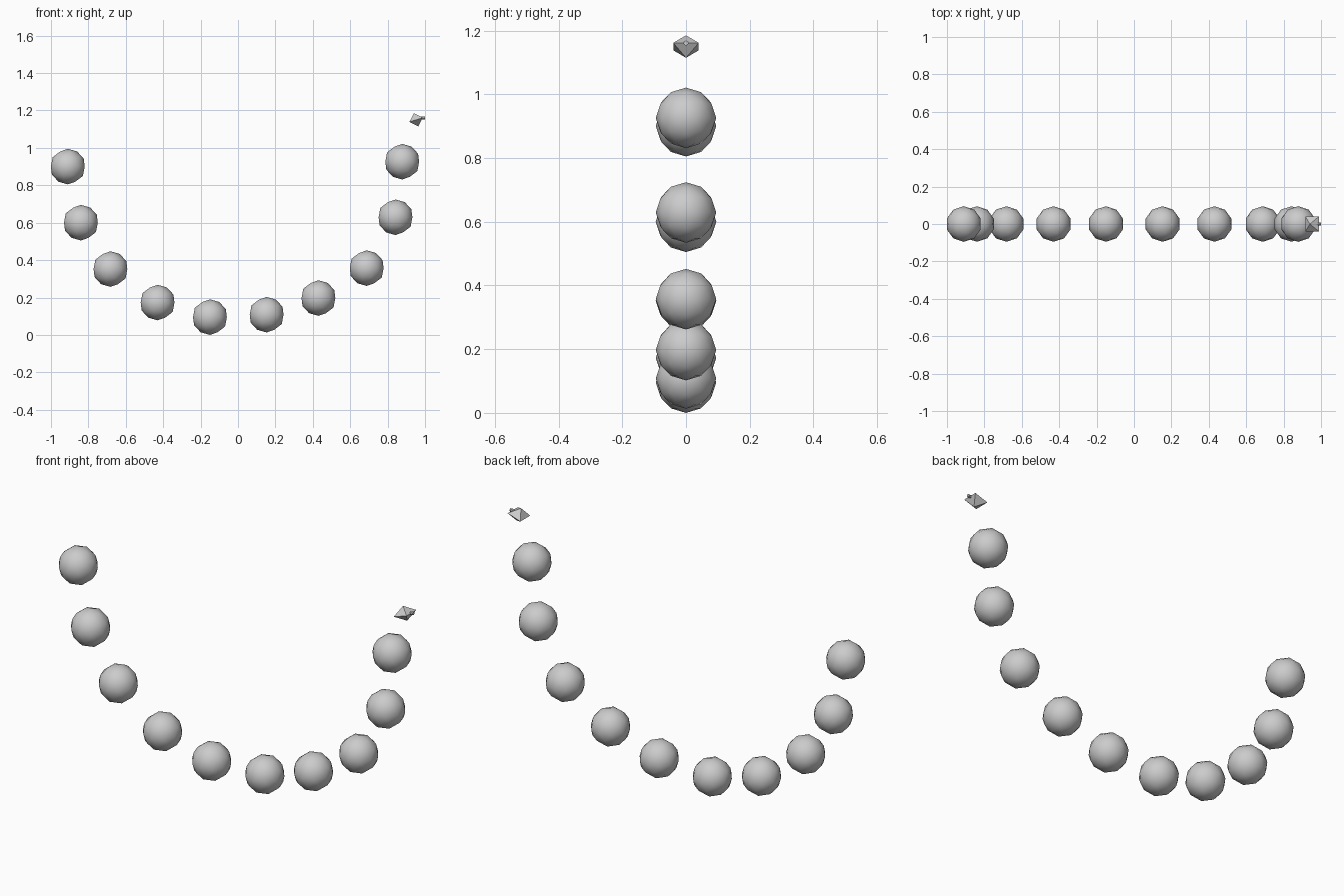
import bpy
import math
from mathutils import Matrix, Vector

cube = bpy.data.objects.get("Cube")
if cube:
    bpy.data.objects.remove(cube, do_unlink=True)


def make_material(name, rgb):
    mat = bpy.data.materials.new(name)
    mat.use_nodes = True
    mat.diffuse_color = (*rgb, 1)
    mat.node_tree.nodes["Principled BSDF"].inputs["Base Color"].default_value = (*rgb, 1)
    return mat


grey = make_material("plain grey", (0.6, 0.6, 0.6))


def finish(name, smooth):
    obj = bpy.context.object
    obj.name = name
    obj.data.materials.append(grey)
    if smooth:
        bpy.ops.object.shade_smooth()
    else:
        bpy.ops.object.shade_flat()
    return obj


# Beads hanging in a loose arc
RADIUS = 0.095
bead_centres = [(-0.91, 0.90), (-0.84, 0.60), (-0.682, 0.352), (-0.43, 0.173),
                (-0.15, 0.095), (0.153, 0.108), (0.43, 0.197), (0.688, 0.357),
                (0.842, 0.629), (0.878, 0.926)]
for i, (x, z) in enumerate(bead_centres):
    bpy.ops.mesh.primitive_ico_sphere_add(subdivisions=2, radius=RADIUS, location=(x, 0, z))
    finish(f"bead_{i + 1}", True)

# Faceted end jewel: a tilted square bipyramid
centre = Vector((0.952, 0, 1.15))
tilt = Matrix.Rotation(math.radians(-18), 4, 'Y')
verts = [(sx * 0.038, sy * 0.04, 0) for sx, sy in ((-1, -1), (1, -1), (1, 1), (-1, 1))]
verts += [(0, 0, 0.037), (0, 0, -0.037)]
faces = []
for i in range(4):
    j = (i + 1) % 4
    faces += [(i, j, 4), (j, i, 5)]
mesh = bpy.data.meshes.new("end_jewel")
mesh.from_pydata(verts, [], faces)
jewel = bpy.data.objects.new("end_jewel", mesh)
bpy.context.collection.objects.link(jewel)
jewel.matrix_world = Matrix.Translation(centre) @ tilt
mesh.materials.append(grey)

# Small stud on the outer edge of the jewel
bpy.ops.mesh.primitive_cylinder_add(vertices=8, radius=0.008, depth=0.024,
                                    location=(0.988, 0, 1.161),
                                    rotation=(0, math.radians(90), 0))
finish("jewel_stud", False)
